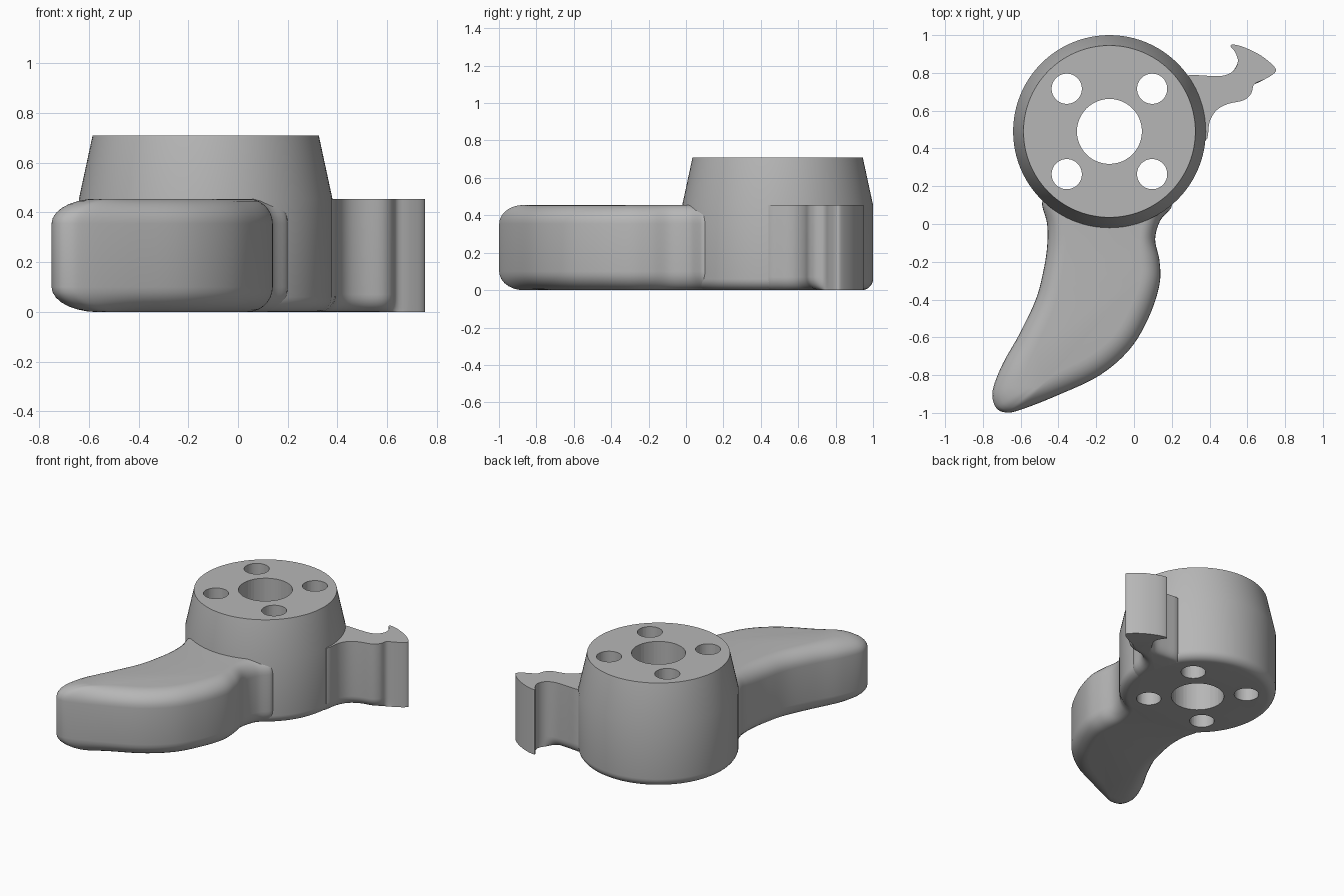
import bpy
import bmesh
import math
from mathutils import Vector, Matrix

cube = bpy.data.objects.get("Cube")
if cube:
    bpy.data.objects.remove(cube, do_unlink=True)

HUB_X, HUB_Y = -0.13, 0.49
ARM_TOP = 0.455
HUB_TOP = 0.71

grey = bpy.data.materials.new("plain grey")
grey.use_nodes = True
colour = (0.47, 0.47, 0.47, 1)
grey.diffuse_color = colour
grey.node_tree.nodes["Principled BSDF"].inputs["Base Color"].default_value = colour


def make_object(name, bm):
    """Clean up the mesh and link it as a named object."""
    bmesh.ops.remove_doubles(bm, verts=bm.verts, dist=0.0005)
    bmesh.ops.recalc_face_normals(bm, faces=bm.faces)
    mesh = bpy.data.meshes.new(name)
    bm.to_mesh(mesh)
    bm.free()
    mesh.materials.append(grey)
    obj = bpy.data.objects.new(name, mesh)
    bpy.context.collection.objects.link(obj)
    return obj


def smooth(obj):
    bpy.ops.object.select_all(action="DESELECT")
    obj.select_set(True)
    bpy.context.view_layer.objects.active = obj
    bpy.ops.object.shade_smooth_by_angle(angle=math.radians(35))


def spline(points, steps):
    """Closed Catmull-Rom curve through points of any dimension."""
    pts = [Vector(p) for p in points]
    n = len(pts)
    result = []
    for i in range(n):
        a, b, c, d = (pts[(i + k) % n] for k in (-1, 0, 1, 2))
        for s in range(steps):
            t = s / steps
            result.append(b + (c - a) * (t / 2)
                          + (a * 2 - b * 5 + c * 4 - d) * (t * t / 2)
                          + (b * 3 - a - c * 3 + d) * (t ** 3 / 2))
    return result


def loft(rings):
    """Skin a stack of equal rings and cap both ends."""
    bm = bmesh.new()
    rows = [[bm.verts.new(p) for p in ring] for ring in rings]
    for low, high in zip(rows, rows[1:]):
        for i in range(len(low)):
            j = (i + 1) % len(low)
            bm.faces.new((low[i], low[j], high[j], high[i]))
    bm.faces.new(rows[0][::-1])
    bm.faces.new(rows[-1])
    return bm


def rounded_slab(name, points, steps, depth, round_top):
    """Extrude an outline; each point carries its own inward rounding offset."""
    outline = spline(points, steps)
    angles = [math.pi / 2 * i / 7 for i in range(8)]
    levels = [(1 - math.sin(a), depth * (1 - math.cos(a))) for a in angles]
    if round_top:
        levels += [(k, ARM_TOP - z) for k, z in reversed(levels)]
    else:
        levels.append((0, ARM_TOP))
    rings = [[(p[0] + p[2] * k, p[1] + p[3] * k, z) for p in outline]
             for k, z in levels]
    obj = make_object(name, loft(rings))
    smooth(obj)
    return obj


# Hub: rounded foot, straight wall and tapered upper part
fillet = 0.06
profile = []
for i in range(8):
    a = math.pi / 2 * i / 7
    profile.append((0.45 + fillet * math.sin(a), fillet * (1 - math.cos(a))))
profile += [(0.51, ARM_TOP), (0.455, HUB_TOP)]
SIDES = 96
turns = [math.tau * i / SIDES for i in range(SIDES)]
hub = make_object("hub", loft(
    [[(HUB_X + r * math.cos(t), HUB_Y + r * math.sin(t), z) for t in turns]
     for r, z in profile]))

# Shaft bore and four bolt holes
cut = bmesh.new()
holes = [(0, 0, 0.172)]
holes += [(sx * 0.226, sy * 0.226, 0.08) for sx in (-1, 1) for sy in (-1, 1)]
for x, y, r in holes:
    bmesh.ops.create_cone(cut, cap_ends=True, segments=48, radius1=r, radius2=r,
                          depth=2, matrix=Matrix.Translation((HUB_X + x, HUB_Y + y, 0.3)))
cutter = make_object("hole_cutter", cut)
cutter.hide_render = True
drill = hub.modifiers.new("holes", "BOOLEAN")
drill.operation = "DIFFERENCE"
drill.solver = "EXACT"
drill.object = cutter
smooth(hub)
bpy.ops.object.modifier_apply(modifier=drill.name)
bpy.data.objects.remove(cutter, do_unlink=True)
smooth(hub)

# Curved handle: x, y, then the offset towards the flat faces
handle = [
    (-0.4, 0.14, 0.04, 0), (-0.485, 0.12, 0.09, 0), (-0.46, 0, 0.09, 0),
    (-0.46, -0.12, 0.1, 0), (-0.48, -0.25, 0.1, -0.02), (-0.52, -0.4, 0.1, -0.03),
    (-0.605, -0.58, 0.1, -0.04), (-0.695, -0.74, 0.12, -0.04),
    (-0.748, -0.88, 0.18, 0.04), (-0.735, -0.965, 0.18, 0.1),
    (-0.685, -0.997, 0.15, 0.13), (-0.605, -0.985, 0.1, 0.12),
    (-0.4, -0.905, -0.02, 0.11), (-0.18, -0.8, -0.06, 0.1),
    (-0.02, -0.66, -0.08, 0.08), (0.08, -0.49, -0.1, 0.05),
    (0.135, -0.32, -0.1, 0.02), (0.135, -0.195, -0.1, 0),
    (0.112, -0.08, -0.08, 0.01), (0.14, 0.02, -0.08, 0.03),
    (0.2, 0.1, -0.08, 0.03), (0.1, 0.14, -0.03, 0),
]
rounded_slab("handle", handle, 6, 0.1, True)

# Hooked side arm: only its neck is rounded underneath
hook = [
    (0.26, 0.72, 0, 0), (0.28, 0.785, 0, -0.04), (0.38, 0.785, 0, -0.05),
    (0.47, 0.785, 0, -0.05), (0.525, 0.81, 0, 0), (0.55, 0.86, 0, 0),
    (0.535, 0.91, 0, 0), (0.512, 0.94, 0, 0), (0.525, 0.95, 0, 0),
    (0.585, 0.935, 0, 0), (0.675, 0.89, 0, 0), (0.745, 0.83, 0, 0),
    (0.745, 0.8, 0, 0), (0.69, 0.765, 0, 0), (0.637, 0.74, 0, 0),
    (0.62, 0.69, -0.04, 0.03), (0.58, 0.655, -0.03, 0.06),
    (0.495, 0.635, -0.03, 0.06), (0.435, 0.6, -0.04, 0.05),
    (0.4, 0.54, -0.05, 0.03), (0.378, 0.44, -0.06, 0), (0.28, 0.5, 0, 0),
]
rounded_slab("side_hook", hook, 4, 0.07, False)
